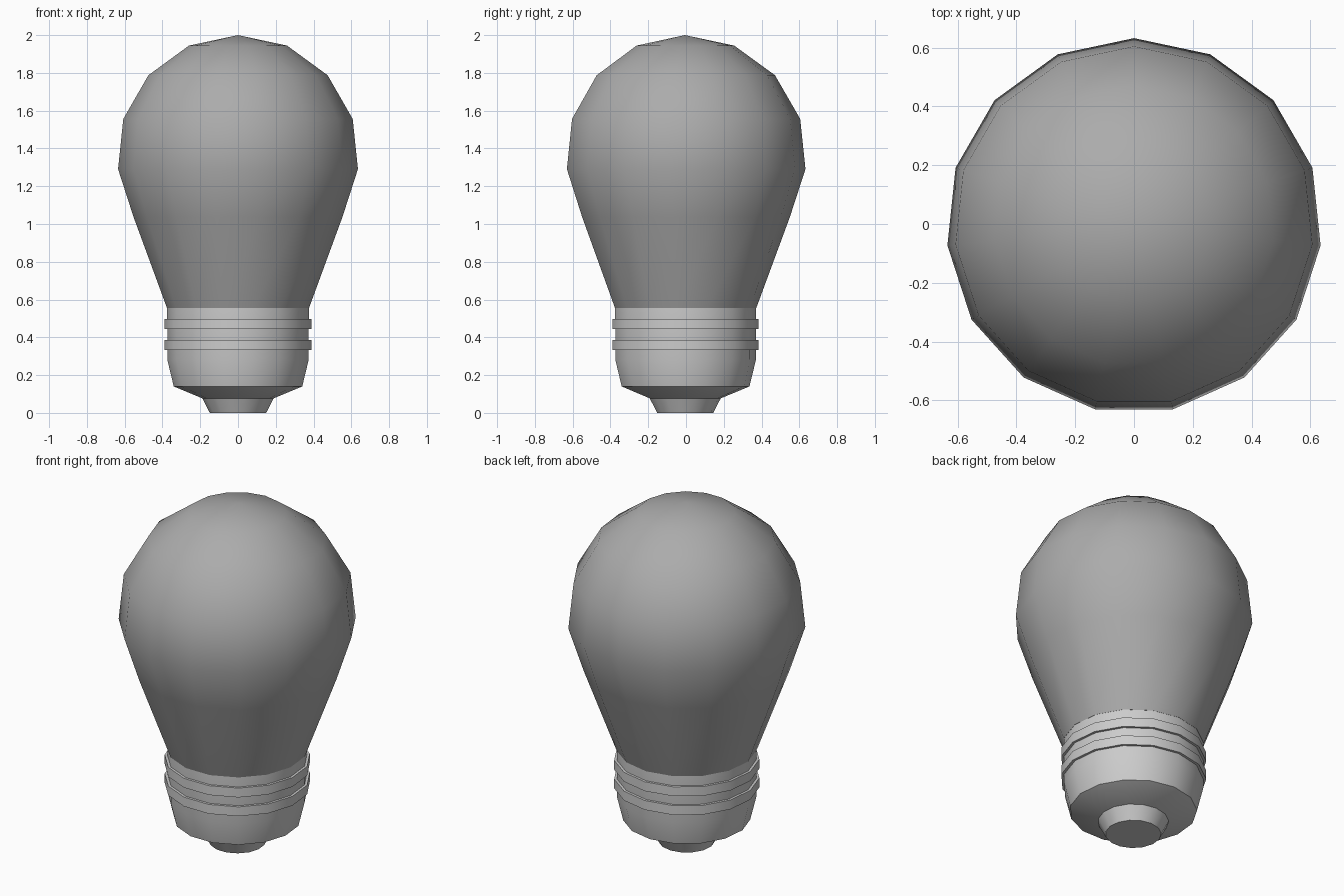
import bpy, bmesh
from math import sin, cos, pi, radians

if "Cube" in bpy.data.objects:
    bpy.data.objects.remove(bpy.data.objects["Cube"])

SIDES = 15
CY = -0.006  # odd-sided lathe, shifted so its bounds are centred


def lathe(name, profile, closed=False):
    """Spin (radius, z) points, listed bottom to top, around the vertical axis."""
    bm = bmesh.new()
    rings = []
    for r, z in profile:
        if r == 0:
            rings.append([bm.verts.new((0, CY, z))] * SIDES)
        else:
            rings.append([bm.verts.new((r * cos(pi / 2 + 2 * pi * i / SIDES),
                                        r * sin(pi / 2 + 2 * pi * i / SIDES) + CY, z))
                          for i in range(SIDES)])
    pairs = list(zip(rings, rings[1:]))
    if closed:
        pairs.append((rings[-1], rings[0]))
    for a, b in pairs:
        for i in range(SIDES):
            j = (i + 1) % SIDES
            corners = list(dict.fromkeys((a[i], a[j], b[j], b[i])))
            bm.faces.new(corners)
    if not closed:
        for ring in (rings[0], rings[-1]):
            if ring[0] is not ring[1]:
                bm.faces.new(ring)
    bmesh.ops.recalc_face_normals(bm, faces=bm.faces)
    mesh = bpy.data.meshes.new(name)
    bm.to_mesh(mesh)
    bm.free()
    mesh.shade_smooth()
    mesh.set_sharp_from_angle(angle=radians(35))
    obj = bpy.data.objects.new(name, mesh)
    bpy.context.collection.objects.link(obj)
    return obj


# Glass bulb: sphere rings every 24 degrees, drawn down to the neck
R, CZ = 0.642, 1.358
dome = [(R * sin(radians(a)), CZ + R * cos(radians(a))) for a in (120, 96, 72, 48, 24)]
bulb = lathe("glass_bulb", [(0.378, 0.555)] + dome + [(0, 2.0)])
glass = bpy.data.materials.new("dark_glass")
glass.diffuse_color = (0.41, 0.41, 0.41, 1)
glass.use_nodes = True
glass.node_tree.nodes["Principled BSDF"].inputs["Base Color"].default_value = glass.diffuse_color
bulb.data.materials.append(glass)

# Metal screw cap
lathe("screw_cap", [(0.342, 0.14), (0.376, 0.28), (0.377, 0.555)])

# Thread rings
for n, z in enumerate((0.332, 0.443)):
    lathe(f"thread_ring_{n + 1}",
          [(0.36, z), (0.391, z), (0.391, z + 0.055), (0.36, z + 0.055)], closed=True)

# Insulator and contact tip
lathe("insulator", [(0.19, 0.077), (0.342, 0.14)])
lathe("contact_tip", [(0.15, 0), (0.19, 0.077)])
